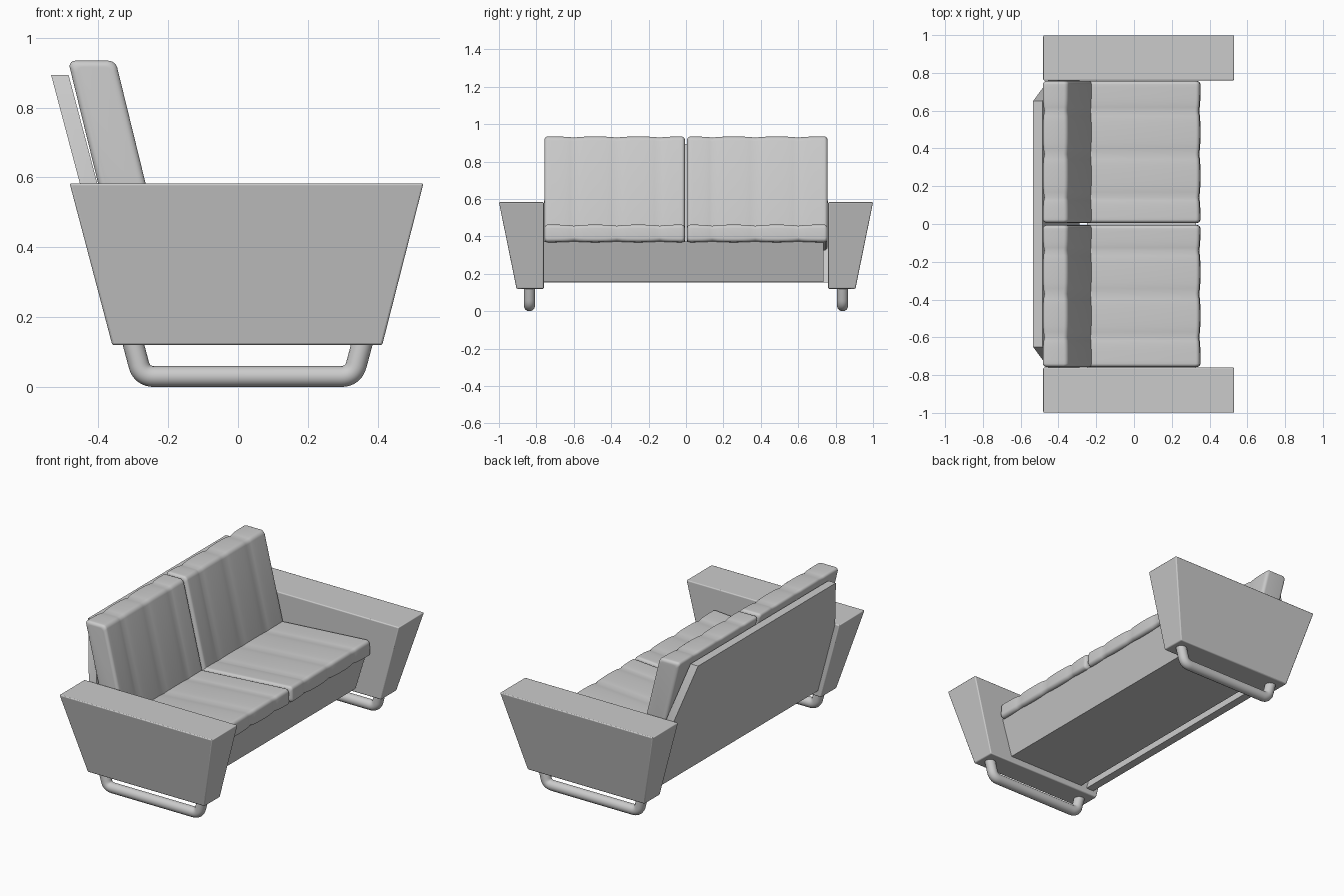
import bpy, bmesh, math
from mathutils import Vector

if "Cube" in bpy.data.objects:
    bpy.data.objects.remove(bpy.data.objects["Cube"])


def add_object(name, bm, angle=35, bevel=0.0):
    bmesh.ops.recalc_face_normals(bm, faces=bm.faces)
    mesh = bpy.data.meshes.new(name)
    bm.to_mesh(mesh)
    bm.free()
    ob = bpy.data.objects.new(name, mesh)
    bpy.context.collection.objects.link(ob)
    bpy.ops.object.select_all(action='DESELECT')
    ob.select_set(True)
    bpy.context.view_layer.objects.active = ob
    if bevel:
        mod = ob.modifiers.new("bevel", 'BEVEL')
        mod.width = bevel
        mod.segments = 3
    bpy.ops.object.shade_smooth_by_angle(angle=math.radians(angle))
    return ob


def loft(sections):
    """Skin a list of equal-length closed loops and cap both ends."""
    bm = bmesh.new()
    rings = [[bm.verts.new(p) for p in s] for s in sections]
    n = len(rings[0])
    for a, b in zip(rings, rings[1:]):
        for i in range(n):
            j = (i + 1) % n
            bm.faces.new((a[i], a[j], b[j], b[i]))
    bm.faces.new(rings[0])
    bm.faces.new(rings[-1])
    return bm


def rounded_rect(ha, hb, r, steps=5):
    pts = []
    for k, (sa, sb) in enumerate(((1, 1), (-1, 1), (-1, -1), (1, -1))):
        for i in range(steps + 1):
            t = math.radians(90 * (k + i / steps))
            pts.append((sa * (ha - r) + r * math.cos(t), sb * (hb - r) + r * math.sin(t)))
    return pts


SEAMS = (0.14, 0.37, 0.60)


def cushion(name, side, centre, half, lean, tilt):
    """Sheared, rounded cushion with soft stitched channels across its width."""
    y0, y1, edge = 0.006, 0.757, 0.018
    stations = [(y0 + edge * (1 - math.cos(t)), edge * (1 - math.sin(t)))
                for t in (math.radians(15 * i) for i in range(6))]
    stations += [(y1 + y0 - y, d) for y, d in stations]
    bounds = (y0 + edge,) + SEAMS + (y1 - edge,)
    for a, b in zip(bounds, bounds[1:]):
        for i in range(9):
            y = a + (b - a) * i / 8
            gap = min(abs(y - s) for s in SEAMS)
            stations.append((y, 0.006 * math.exp(-gap / 0.03)))
    stations = sorted({round(y, 5): d for y, d in stations}.items())
    sections = []
    for y, d in stations:
        ring = rounded_rect(half[0] - d, half[1] - d, 0.02)
        sections.append([(centre[0] + a + lean * b, side * y, centre[1] + b + tilt * a)
                         for a, b in ring])
    add_object(name, loft(sections), 50)


def leg_path():
    """Sled leg centreline with rounded bends."""
    corners = [Vector(p) for p in ((-0.307, 0.15), (-0.275, 0.03), (0.33, 0.03), (0.362, 0.15))]
    path = [corners[0]]
    for k in (1, 2):
        c = corners[k]
        a = c + (corners[k - 1] - c).normalized() * 0.035
        b = c + (corners[k + 1] - c).normalized() * 0.035
        for i in range(9):
            t = i / 8
            path.append(a * (1 - t) ** 2 + c * 2 * t * (1 - t) + b * t * t)
    return path + [corners[3]]


for side, label in ((1, "left"), (-1, "right")):
    # Tapered arm block with an upright inner face
    bottom = [(x, side * y, 0.12) for x, y in ((-0.36, 0.76), (0.413, 0.76), (0.413, 0.906), (-0.36, 0.906))]
    top = [(x, side * y, 0.583) for x, y in ((-0.482, 0.76), (0.531, 0.76), (0.531, 1.0), (-0.482, 1.0))]
    add_object(label + "_arm", loft([bottom, top]), bevel=0.006)

    # Bent tube leg
    curve = bpy.data.curves.new(label + "_leg", 'CURVE')
    curve.dimensions = '3D'
    curve.bevel_depth = 0.03
    curve.bevel_resolution = 6
    curve.use_fill_caps = True
    path = leg_path()
    spline = curve.splines.new('POLY')
    spline.points.add(len(path) - 1)
    for pt, p in zip(spline.points, path):
        pt.co = (p.x, side * 0.837, p.y, 1)
    leg = bpy.data.objects.new(label + "_leg", curve)
    bpy.context.collection.objects.link(leg)
    bpy.ops.object.select_all(action='DESELECT')
    leg.select_set(True)
    bpy.context.view_layer.objects.active = leg
    bpy.ops.object.convert(target='MESH')
    bpy.ops.object.shade_smooth_by_angle(angle=math.radians(50))

    # Seat and back cushions
    cushion(label + "_seat_cushion", side, (0.015, 0.394), (0.335, 0.047), -0.07, 0.07)
    cushion(label + "_back_cushion", side, (-0.349, 0.65), (0.068, 0.284), -0.245, 0.0)

# Seat base with a raked front
profile = ((0.262, 0.157), (0.328, 0.372), (-0.25, 0.333), (-0.25, 0.157))
add_object("seat_base", loft([[(x, y, z) for x, z in profile] for y in (-0.76, 0.735)]))

# Leaning back panel with clipped upper corners
outline = ((-0.76, 0.155), (0.76, 0.155), (0.76, 0.585), (0.65, 0.893), (-0.65, 0.893), (-0.76, 0.585))
add_object("back_panel", loft([[(-0.535 + t + 0.265 * (0.893 - z), y, z) for y, z in outline]
                               for t in (0, 0.05)]))
